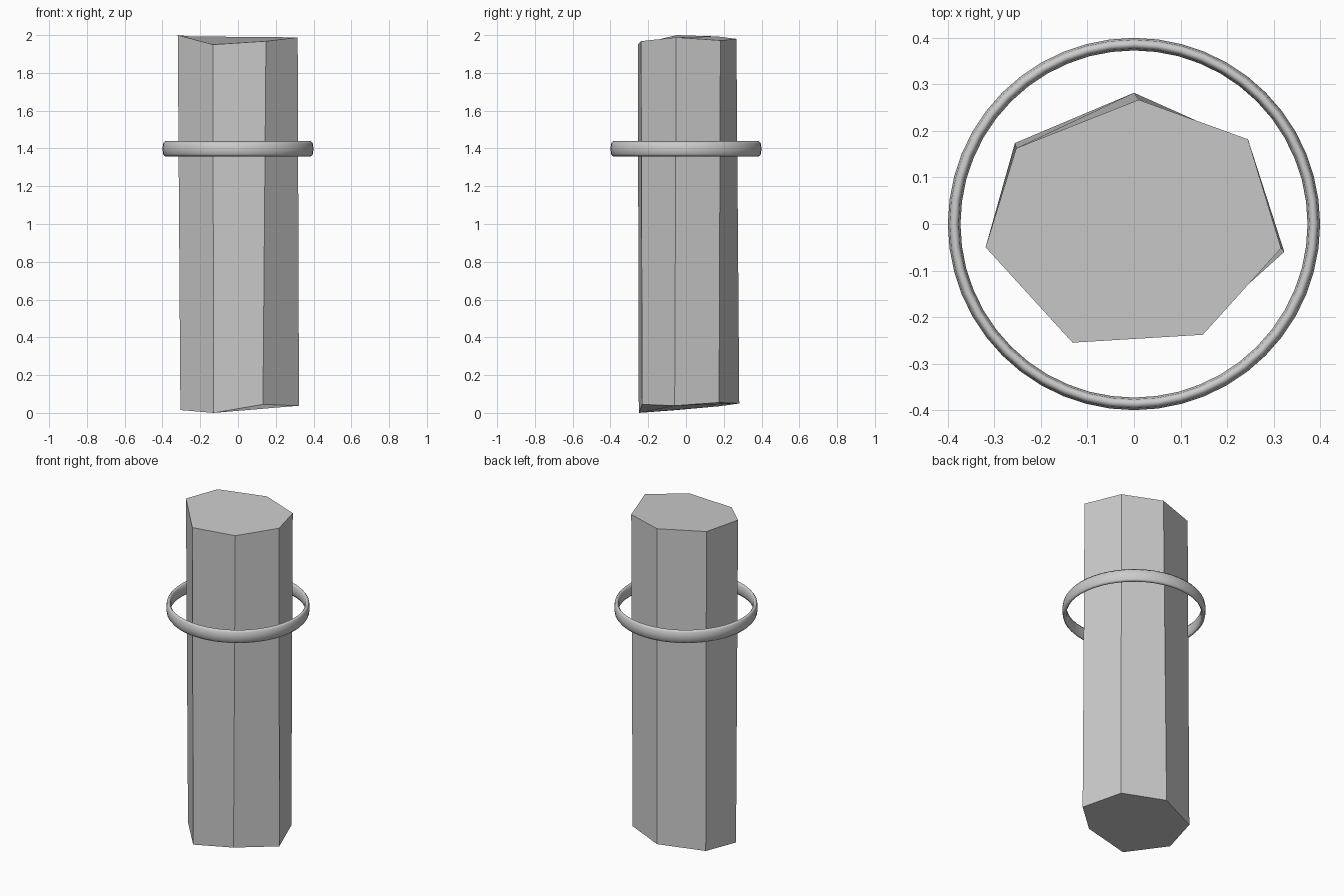
import bpy, bmesh

if "Cube" in bpy.data.objects:
    bpy.data.objects.remove(bpy.data.objects["Cube"])

# Rough-hewn seven-sided column: one (x, y, z) corner per side, bottom and top
bottom = [(0.0, 0.282, 0.05), (-0.256, 0.174, 0.035), (-0.305, -0.05, 0.015),
          (-0.13, -0.25, 0.0), (0.132, -0.232, 0.045), (0.323, -0.06, 0.038),
          (0.24, 0.175, 0.055)]
top = [(0.01, 0.267, 1.98), (-0.253, 0.163, 1.993), (-0.319, -0.05, 2.0),
       (-0.132, -0.255, 1.95), (0.148, -0.238, 1.968), (0.316, -0.052, 1.988),
       (0.245, 0.182, 1.972)]

bm = bmesh.new()
lo = [bm.verts.new(p) for p in bottom]
hi = [bm.verts.new(p) for p in top]
n = len(lo)
for i in range(n):
    j = (i + 1) % n
    bm.faces.new((lo[i], lo[j], hi[j], hi[i]))
bm.faces.new(hi)
bm.faces.new(lo[::-1])
bmesh.ops.recalc_face_normals(bm, faces=bm.faces)
mesh = bpy.data.meshes.new("column")
bm.to_mesh(mesh)
bm.free()
bpy.context.collection.objects.link(bpy.data.objects.new("column", mesh))

# Floating band: a thin torus stretched vertically
bpy.ops.mesh.primitive_torus_add(location=(0, 0, 1.398), major_radius=0.3865,
                                 minor_radius=0.0135, major_segments=48,
                                 minor_segments=8)
band = bpy.context.object
band.name = "floating_band"
band.scale.z = 3.0
bpy.ops.object.transform_apply(location=False, rotation=False, scale=True)
bpy.ops.object.shade_smooth()
